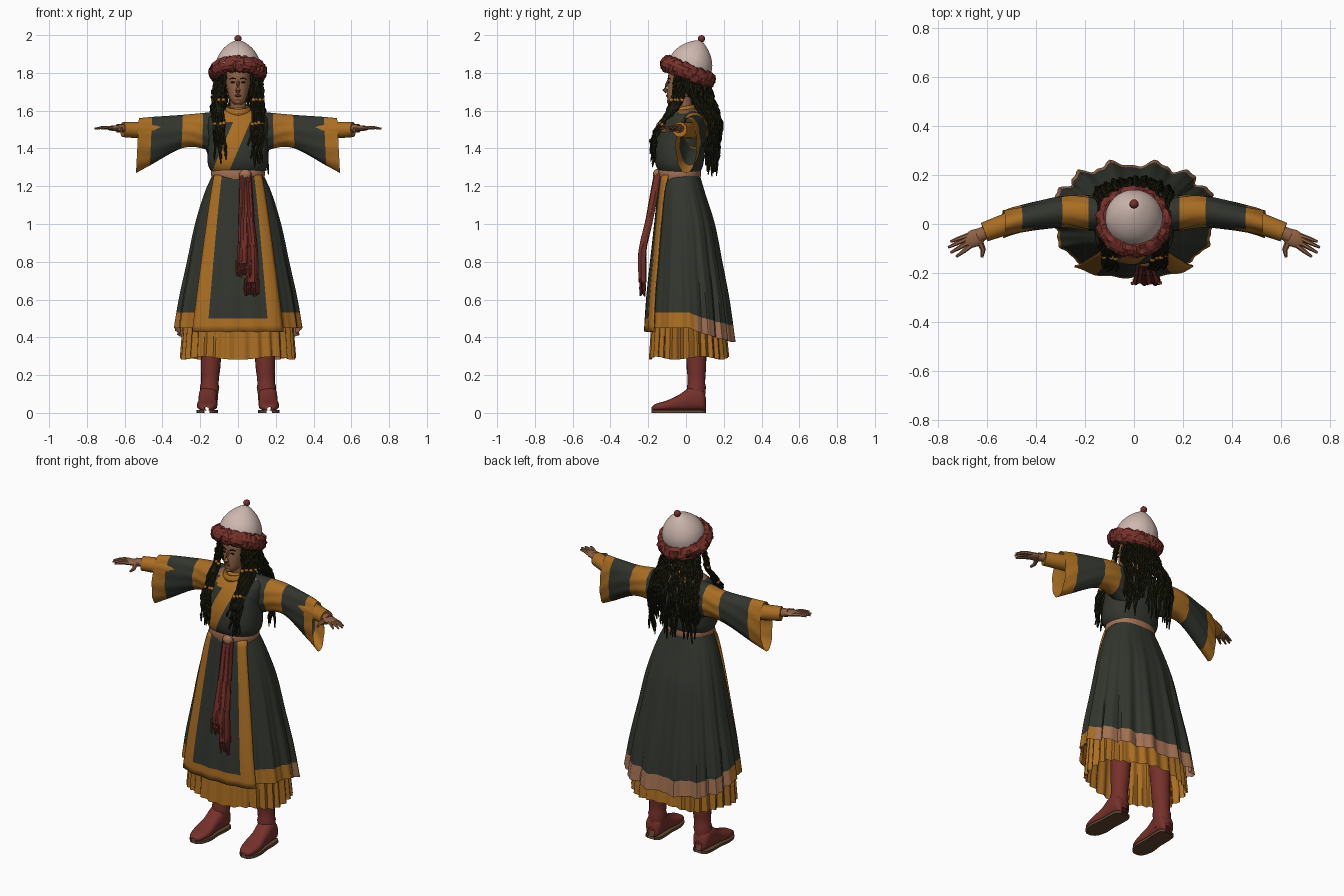
import bpy, bmesh, math, random
from math import sin, cos, pi, radians
from mathutils import Vector, Matrix

random.seed(4)
if bpy.data.objects.get("Cube"):
    bpy.data.objects.remove(bpy.data.objects["Cube"])


def mat(name, r, g, b):
    m = bpy.data.materials.new(name)
    m.use_nodes = True
    m.diffuse_color = (r, g, b, 1)
    bsdf = m.node_tree.nodes["Principled BSDF"]
    bsdf.inputs["Base Color"].default_value = (r, g, b, 1)
    bsdf.inputs["Roughness"].default_value = 0.8
    return m


GREEN = mat("dark green cloth", .032, .037, .027)
OCHRE = mat("ochre trim", .40, .155, .016)
RED = mat("deep red", .18, .03, .023)
SKIN = mat("brown skin", .27, .12, .055)
TAN = mat("tan leather", .36, .165, .085)
WHITE = mat("pale felt", .62, .48, .43)
HAIR = mat("black hair", .011, .011, .004)
SOLE = mat("sole brown", .12, .06, .03)


def finish(bm, name, mats, angle=40):
    bmesh.ops.recalc_face_normals(bm, faces=bm.faces)
    me = bpy.data.meshes.new(name)
    bm.to_mesh(me)
    bm.free()
    for m in mats:
        me.materials.append(m)
    ob = bpy.data.objects.new(name, me)
    bpy.context.collection.objects.link(ob)
    bpy.ops.object.select_all(action='DESELECT')
    ob.select_set(True)
    bpy.context.view_layer.objects.active = ob
    if angle:
        bpy.ops.object.shade_smooth_by_angle(angle=radians(angle))
    return ob


def key(tab, t):
    """Smoothly interpolate the columns of a table by its rising first column."""
    n = len(tab)
    i = max([j for j in range(n - 1) if tab[j][0] <= t] or [0])
    a, b = tab[i], tab[i + 1]
    p, q = tab[max(i - 1, 0)], tab[min(i + 2, n - 1)]
    d = b[0] - a[0]
    w = min(max((t - a[0]) / d, 0), 1)
    out = []
    for c in range(1, len(a)):
        ma = (b[c] - p[c]) / (b[0] - p[0]) * d
        mb = (q[c] - a[c]) / (q[0] - a[0]) * d
        out.append((2*w**3 - 3*w*w + 1)*a[c] + (w**3 - 2*w*w + w)*ma
                   + (3*w*w - 2*w**3)*b[c] + (w**3 - w*w)*mb)
    return out


def grid(name, f, nu, nv, mats, rule=None, wrap=True, angle=40):
    """Surface from f(u, v); rule(centre, u, v) picks the material slot."""
    bm = bmesh.new()
    cols = nu if wrap else nu + 1
    vs = [[bm.verts.new(f(i / nu, j / nv)) for i in range(cols)] for j in range(nv + 1)]
    for j in range(nv):
        for i in range(nu):
            k = (i + 1) % cols
            fc = bm.faces.new((vs[j][i], vs[j][k], vs[j + 1][k], vs[j + 1][i]))
            if rule:
                fc.material_index = rule(fc.calc_center_median(), (i + .5) / nu, (j + .5) / nv)
    return finish(bm, name, mats, angle)


def spow(v, p):
    return math.copysign(abs(v) ** (2 / p), v)


def body(name, tab, nv, mats, rule=None, nu=48, p=2.2):
    """Stacked rings from rows of z, half width, front y, back y."""
    def f(u, v):
        z = tab[0][0] + v * (tab[-1][0] - tab[0][0])
        rx, yf, yb = key(tab, z)
        a = 2 * pi * u
        return (rx * spow(cos(a), p), (yf + yb) / 2 + (yb - yf) / 2 * spow(sin(a), p), z)
    return grid(name, f, nu, nv, mats, rule, angle=50)


def tube(bm, pts, radii, n=6, flat=1.0):
    """Capped tube along points; flat squashes it vertically."""
    pts = [Vector(p) for p in pts]
    rings = []
    for i, p in enumerate(pts):
        d = pts[min(i + 1, len(pts) - 1)] - pts[max(i - 1, 0)]
        q = d.to_track_quat('Z', 'Y')
        ring = []
        for k in range(n):
            o = q @ Vector((cos(2*pi*k/n), sin(2*pi*k/n), 0)) * radii[i]
            o.z *= flat
            ring.append(bm.verts.new(p + o))
        rings.append(ring)
    for r, s in zip(rings, rings[1:]):
        for k in range(n):
            bm.faces.new((r[k], r[(k+1) % n], s[(k+1) % n], s[k]))
    bm.faces.new(rings[0])
    bm.faces.new(rings[-1])


def ball(bm, c, size, rot=0):
    m = Matrix.Translation(c) @ Matrix.Rotation(rot, 4, 'Z') @ Matrix.Diagonal((*size, 1))
    bmesh.ops.create_uvsphere(bm, u_segments=12, v_segments=8, radius=1, matrix=m)


# Pleated overskirt with a lower back hem
SK = [(.36, .34, -.207, .25), (.6, .305, -.193, .222), (.8, .265, -.173, .188),
      (1.0, .225, -.152, .152), (1.17, .175, -.135, .10), (1.27, .13, -.125, .07)]


def skirt(u, v):
    a = 2 * pi * u
    s = sin(a)
    z = 1.27 - v * (.82 + .075 * max(0, s) ** .7)
    rx, yf, yb = key(SK, z)
    k = 1 + v * (.035 + .025 * s) * (cos(14 * a) + .45 * cos(31 * a + 1))
    return (k * rx * spow(cos(a), 2.3), (yf + yb)/2 + k * (yb - yf)/2 * spow(s, 2.3), z)


grid("overskirt", skirt, 168, 20, [GREEN, OCHRE, TAN],
     lambda c, u, v: 0 if v < .9 else (2 if c.y > .05 else 1))

# Ruffled underskirt
US = [(.29, .298, -.19, .222), (.6, .27, -.17, .19), (1.1, .15, -.11, .09)]


def ruffle(u, v):
    a, z = 2 * pi * u, 1.1 - .81 * v
    rx, yf, yb = key(US, z)
    k = 1 + .035 * v * cos(30 * a + sin(3 * a))
    return (k * rx * spow(cos(a), 2.3), (yf + yb)/2 + k * (yb - yf)/2 * spow(sin(a), 2.3),
            z + .008 * v * sin(5 * a))


grid("underskirt", ruffle, 180, 10, [OCHRE])


# Front apron panel with a border on three sides
def apron(u, v):
    z = 1.26 - .83 * v
    rx, yf, yb = key(SK, z)
    w = .128 + .115 * v ** .9
    x = (2 * u - 1) * w
    q = (1 - min(abs(x) / (rx * 1.07), 1) ** 2.5) ** .4
    return (x, (yf + yb)/2 - ((yb - yf)/2 + .016) * q + .004 * v * sin(26 * u), z)


ap = grid("apron_panel", apron, 24, 24, [GREEN, OCHRE],
          lambda c, u, v: int(abs(2 * u - 1) > .667 or v > .915), wrap=False)
ap.modifiers.new("thickness", 'SOLIDIFY').thickness = .008

# Torso with a crossover panel cut along two slanted planes
torso = body("torso", [(1.26, .13, -.13, .07), (1.31, .158, -.16, .09), (1.38, .16, -.165, .10),
                       (1.46, .155, -.15, .115), (1.53, .16, -.12, .115), (1.575, .145, -.09, .10),
                       (1.6, .085, -.065, .07), (1.615, .04, -.05, .035)],
             24, [GREEN, OCHRE, SKIN])
bm = bmesh.new()
bm.from_mesh(torso.data)
n = Vector((.21, 0, -.09)).normalized()
right, left = Vector((.06, 0, 1.53)), Vector((-.03, 0, 1.53))
for co in (right, left):
    bmesh.ops.bisect_plane(bm, geom=bm.verts[:] + bm.edges[:] + bm.faces[:], plane_co=co, plane_no=n)
for f in bm.faces:
    c = f.calc_center_median()
    inside = n.dot(c - right) < 0 < n.dot(c - left)
    if c.y < -.03 and (inside or (c.z > 1.54 and abs(c.x) < .075)):
        f.material_index = 1
    elif c.z > 1.59:
        f.material_index = 2
bm.to_mesh(torso.data)
bm.free()

# Belt, collar and neck
body("belt", [(1.238, .137, -.145, .075), (1.265, .143, -.15, .08), (1.295, .137, -.147, .077)], 4, [TAN])
grid("collar", lambda u, v: ((.055 + .014*cos(2*pi*v)) * cos(2*pi*u),
                             -.02 + (.058 + .014*cos(2*pi*v)) * sin(2*pi*u),
                             1.6 + .022*sin(2*pi*v) + .012*sin(2*pi*u)), 32, 10, [OCHRE])
bm = bmesh.new()
tube(bm, [(0, 0, 1.56), (0, -.01, 1.63), (0, -.02, 1.7)], [.05, .042, .042], 16)
finish(bm, "neck", [SKIN])

# Sleeves, cuffs and hands
SL = [(0, .08, .03, 1.6, 1.35, .07), (1, .185, .045, 1.588, 1.4, .07), (2, .292, .05, 1.578, 1.4, .062),
      (3, .455, .02, 1.567, 1.31, .055), (4, .525, 0, 1.56, 1.27, .055)]
for s, side in ((1, "left"), (-1, "right")):
    def sleeve(u, v):
        x, y, zt, zb, ry = key(SL, 4 * v)
        a = 2 * pi * u
        w = 1 + .05 * sin(9 * a + 11 * v)
        return (s * (x + .015 * v * (1 - sin(a)) / 2), y + ry * w * spow(cos(a), 2.2),
                (zt + zb)/2 + (zt - zb)/2 * sin(a))
    grid(side + "_sleeve", sleeve, 40, 24, [GREEN, OCHRE], lambda c, u, v: int(4 * v) % 2)
    bm = bmesh.new()
    tube(bm, [(s*.38, .03, 1.495), (s*.52, 0, 1.497), (s*.61, -.033, 1.5)], [.045, .044, .04], 16)
    finish(bm, side + "_inner_cuff", [OCHRE])
    bm = bmesh.new()
    tube(bm, [(s*.57, -.02, 1.505), (s*.64, -.05, 1.507)], [.027, .028], 12, .8)
    ball(bm, (s*.65, -.058, 1.507), (.05, .036, .015), -s * .45)
    for base, tip in (((.675, -.045), (.748, -.072)), ((.682, -.06), (.758, -.096)),
                      ((.676, -.076), (.748, -.117)), ((.664, -.088), (.725, -.134))):
        b, t = Vector((s*base[0], base[1], 1.508)), Vector((s*tip[0], tip[1], 1.505))
        tube(bm, [b, b.lerp(t, .5) + Vector((0, 0, .004)), t], [.01, .009, .005])
    tube(bm, [(s*.63, -.07, 1.503), (s*.615, -.105, 1.495), (s*.62, -.135, 1.488)], [.014, .011, .006])
    finish(bm, side + "_hand", [SKIN])

    # Boots: shaft, foot and sole
    FT = [(0, .107, .02, .07), (1, .09, .045, .12), (2, .03, .05, .14), (3, -.03, .048, .1),
          (4, -.1, .054, .066), (5, -.16, .04, .048), (6, -.183, .012, .03)]

    def foot(u, v, top=True):
        y, w, h = key(FT, 6 * v)
        a = 2 * pi * u
        z = .012 + (h - .012) * (.5 + .5 * spow(sin(a), 2.6)) if top else .016 * (sin(a) > 0)
        return (s * (.158 + .06 * (.05 - y) * .6) + (w if top else w + .003) * spow(cos(a), 2.6), y, z)
    grid(side + "_boot_foot", foot, 24, 18, [RED])
    grid(side + "_boot_sole", lambda u, v: foot(u, v, False), 24, 18, [SOLE])
    bm = bmesh.new()
    tube(bm, [(s * (.157 - .05 * z), .055, z + .004 * sin(70 * z)) for z in (.05, .1, .14, .16, .2, .23, .3, .36, .55)],
         [.046, .047, .051, .046, .048, .051, .053, .056, .058], 20)
    finish(bm, side + "_boot_shaft", [RED])

# Head with face details
body("head", [(1.632, .018, -.085, -.05), (1.65, .036, -.097, -.02), (1.68, .05, -.1, .03),
              (1.72, .06, -.099, .06), (1.76, .065, -.095, .075), (1.8, .066, -.092, .08),
              (1.85, .06, -.07, .075)], 18, [SKIN])
bm = bmesh.new()
tube(bm, [(0, -.092, 1.765), (0, -.103, 1.735), (0, -.113, 1.71), (0, -.1, 1.698)], [.006, .009, .013, .01], 8)
ball(bm, (0, -.088, 1.648), (.018, .014, .014))
finish(bm, "nose_and_chin", [SKIN])
bm = bmesh.new()
ball(bm, (0, -.099, 1.679), (.018, .008, .006))
finish(bm, "lips", [RED])
bm = bmesh.new()
for s in (1, -1):
    ball(bm, (s*.027, -.091, 1.75), (.012, .006, .005))
    tube(bm, [(s*.012, -.096, 1.768), (s*.028, -.093, 1.773), (s*.044, -.084, 1.767)], [.003, .004, .002])
finish(bm, "eyes_and_brows", [HAIR])

# Hair cap and long twisted locks
bm = bmesh.new()
ball(bm, (0, .03, 1.765), (.085, .085, .1))
finish(bm, "hair_cap", [HAIR])
bm, beads = bmesh.new(), bmesh.new()
R = random.uniform


def lock(keys):
    pts = [key(keys, i / 9) for i in range(28)]
    wob, ph = R(.002, .006), R(0, 6)
    pts = [(x + wob * sin(i * .9 + ph), y + wob * cos(i * .9 + ph), z) for i, (x, y, z) in enumerate(pts)]
    tube(bm, pts, [(.0095 - .0001 * i) * (.75 + .35 * (i % 2)) * (.4 if i > 26 else 1) for i in range(28)], 5)
    return pts


for i in range(46):
    a = radians(-98 + 196 * i / 45 + R(-3, 3))
    sx, cy = sin(a), cos(a)
    r = R(.85, 1.1)
    lock([(0, .09 * sx, .03 + .08 * cy, 1.76), (1, .12 * sx * r, .05 + .1 * cy, 1.65),
          (2, .145 * sx * r, .12 + .065 * cy * r, 1.52), (3, .15 * sx * r, .11 + .05 * cy * r, R(1.25, 1.4))])
for s in (1, -1):
    for i in range(13):
        x, d = .068 + .0045 * i, R(-.01, .01)
        p = lock([(0, s * x, -.055 + .005 * i, 1.79), (1, s * (x + .012), -.075 + .004 * i + d, 1.64),
                  (2, s * (x + .01 + d), -.15 + d, 1.5), (3, s * (x + 2 * d), -.18 + d, R(1.3, 1.43))])
        if i % 4 == 0:
            for j in (8, 16):
                ball(beads, p[j], (.011, .011, .011))
finish(bm, "hair_locks", [HAIR])
finish(beads, "hair_beads", [OCHRE])

# Tilted hat: felt dome, shaggy brim and top bobble
tilt = Matrix.Translation((0, .01, 1.805)) @ Matrix.Rotation(radians(-22), 4, 'X')
DOME = [(0, .118, -.02), (1, .118, .035), (2, .108, .08), (3, .084, .12), (4, .052, .152), (5, .022, .172), (6, .002, .178)]


def dome(u, v):
    r, h = key(DOME, 6 * v)
    r *= 1 - .012 * max(0, cos(8 * pi * u)) ** 12
    return tilt @ Vector((r * cos(2*pi*u), r * sin(2*pi*u), h))


def brim(u, v):
    r = .037 + R(-.006, .007)
    a, b = 2*pi*u + R(-.02, .02), 2*pi*v
    k = .116 + r * cos(b)
    return tilt @ Vector((k * cos(a), k * sin(a), 1.15 * r * sin(b)))


grid("hat_dome", dome, 64, 18, [WHITE])
grid("hat_fur_brim", brim, 72, 14, [RED], angle=0)
bm = bmesh.new()
ball(bm, (0, .082, 1.981), (.019, .019, .019))
finish(bm, "hat_bobble", [RED])


# Hanging sash ends with fringes
def sash(name, x0, x1, zend, w):
    path = [(0, x0, -.148, 1.27), (.4, (x0 + x1)/2, -.195, 1.02), (.75, x1, -.23, .86), (1, x1, -.23, zend)]

    def f(u, v):
        x, y, z = key(path, v)
        a = 2 * pi * u
        return (x + w * (.6 + .4 * v) * cos(a), y + .016 * sin(a) + .007 * cos(5 * a + 3 * v), z)
    grid(name, f, 32, 20, [RED])
    fr = bmesh.new()
    for i in range(7):
        x = x1 + w * (i / 3 - 1)
        y = -.23 + R(-.012, .012)
        tube(fr, [(x, y, zend + .02), (x + R(-.004, .004), y, zend - .03), (x, y, zend - R(.06, .08))],
             [.007, .008, .004])
    finish(fr, name + "_fringe", [RED])


sash("sash_short_end", .03, .03, .79, .036)
sash("sash_long_end", .05, .075, .69, .034)
bm = bmesh.new()
ball(bm, (.04, -.155, 1.262), (.032, .02, .028))
finish(bm, "sash_knot", [TAN])
